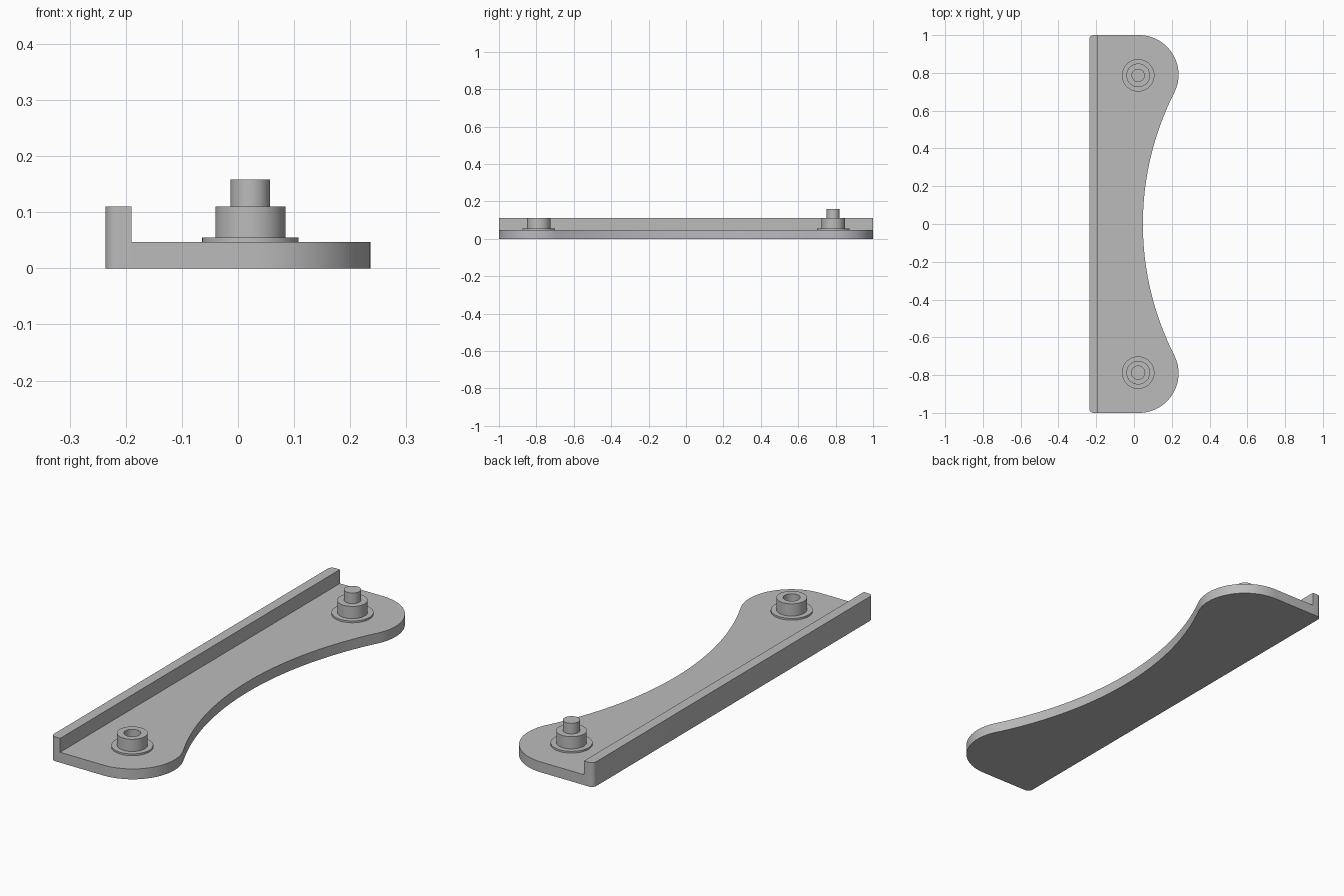
import bpy
import bmesh
from math import sin, cos, pi, radians, hypot, atan2

if "Cube" in bpy.data.objects:
    bpy.data.objects.remove(bpy.data.objects["Cube"], do_unlink=True)

LEFT, WALL_X = -0.236, -0.19
PLATE_TOP, WALL_TOP = 0.047, 0.11
POST_X, POST_Y = 0.022, 0.787

grey = bpy.data.materials.new("plain grey")
colour = (0.5, 0.5, 0.5, 1)
grey.diffuse_color = colour
grey.use_nodes = True
grey.node_tree.nodes["Principled BSDF"].inputs["Base Color"].default_value = colour


def finish(bm, name):
    """Turn a bmesh into a smooth-shaded object with sharp edges kept."""
    bmesh.ops.recalc_face_normals(bm, faces=bm.faces)
    mesh = bpy.data.meshes.new(name)
    bm.to_mesh(mesh)
    bm.free()
    mesh.materials.append(grey)
    ob = bpy.data.objects.new(name, mesh)
    bpy.context.collection.objects.link(ob)
    bpy.ops.object.select_all(action='DESELECT')
    ob.select_set(True)
    bpy.context.view_layer.objects.active = ob
    bpy.ops.object.shade_smooth_by_angle(angle=radians(30))
    return ob


def arc(cx, cy, r, start, end, steps):
    angles = [start + (end - start) * i / steps for i in range(steps + 1)]
    return [(cx + r * cos(a), cy + r * sin(a)) for a in angles]


def lathe(name, profile, y, steps=48):
    """Spin an (radius, height) profile round a vertical axis."""
    bm = bmesh.new()
    verts = [bm.verts.new((r, 0, z)) for r, z in profile]
    edges = [bm.edges.new(pair) for pair in zip(verts, verts[1:])]
    bmesh.ops.spin(bm, geom=verts + edges, cent=(0, 0, 0), axis=(0, 0, 1),
                   angle=2 * pi, steps=steps)
    bmesh.ops.remove_doubles(bm, verts=bm.verts, dist=0.0001)
    ob = finish(bm, name)
    ob.location = (POST_X, y, 0)
    return ob


# Plate outline: round lobes at the ends joined by a tangent hollow curve
lobe_x, lobe_r, waist_x, corner_r = 0.026, 0.21, 0.047, 0.022
lobe_y = 1 - lobe_r
dx = waist_x - lobe_x
hollow_r = (dx * dx + lobe_y ** 2 - lobe_r ** 2) / (2 * (lobe_r - dx))
hollow_x = waist_x + hollow_r
tangent = atan2(lobe_y, hollow_x - lobe_x)

half = arc(hollow_x, 0, hollow_r, pi, pi - tangent, 24)
half += arc(lobe_x, lobe_y, lobe_r, -tangent, pi / 2, 32)[1:]
half += arc(LEFT + corner_r, 1 - corner_r, corner_r, pi / 2, pi, 8)
outline = [(x, -y) for x, y in reversed(half[1:])] + half

bm = bmesh.new()
base = bm.faces.new([bm.verts.new((x, y, 0)) for x, y in outline])
top = bmesh.ops.extrude_face_region(bm, geom=[base], use_keep_orig=True)["geom"]
bmesh.ops.translate(bm, vec=(0, 0, PLATE_TOP),
                    verts=[v for v in top if isinstance(v, bmesh.types.BMVert)])
bmesh.ops.recalc_face_normals(bm, faces=bm.faces)

# Raised wall along the straight edge
bmesh.ops.bisect_plane(bm, geom=bm.verts[:] + bm.edges[:] + bm.faces[:],
                       plane_co=(WALL_X, 0, 0), plane_no=(1, 0, 0))
strip = [f for f in bm.faces if f.normal.z > 0.9
         and max(v.co.x for v in f.verts) < WALL_X + 0.001]
raised = bmesh.ops.extrude_discrete_faces(bm, faces=strip)["faces"]
for f in raised:
    for v in f.verts:
        v.co.z = WALL_TOP
finish(bm, "plate_with_wall")

# Flanged posts: a hollow socket at the front and a pin at the back
flange_z, pin_top, pin_r = 0.055, 0.158, 0.035
body = [(0.086, PLATE_TOP - 0.005), (0.086, flange_z),
        (0.0625, flange_z), (0.0625, WALL_TOP), (pin_r, WALL_TOP)]
lathe("socket_post", body + [(pin_r, flange_z), (0, flange_z)], -POST_Y)
lathe("pin_post", body + [(pin_r, pin_top), (0, pin_top)], POST_Y)
